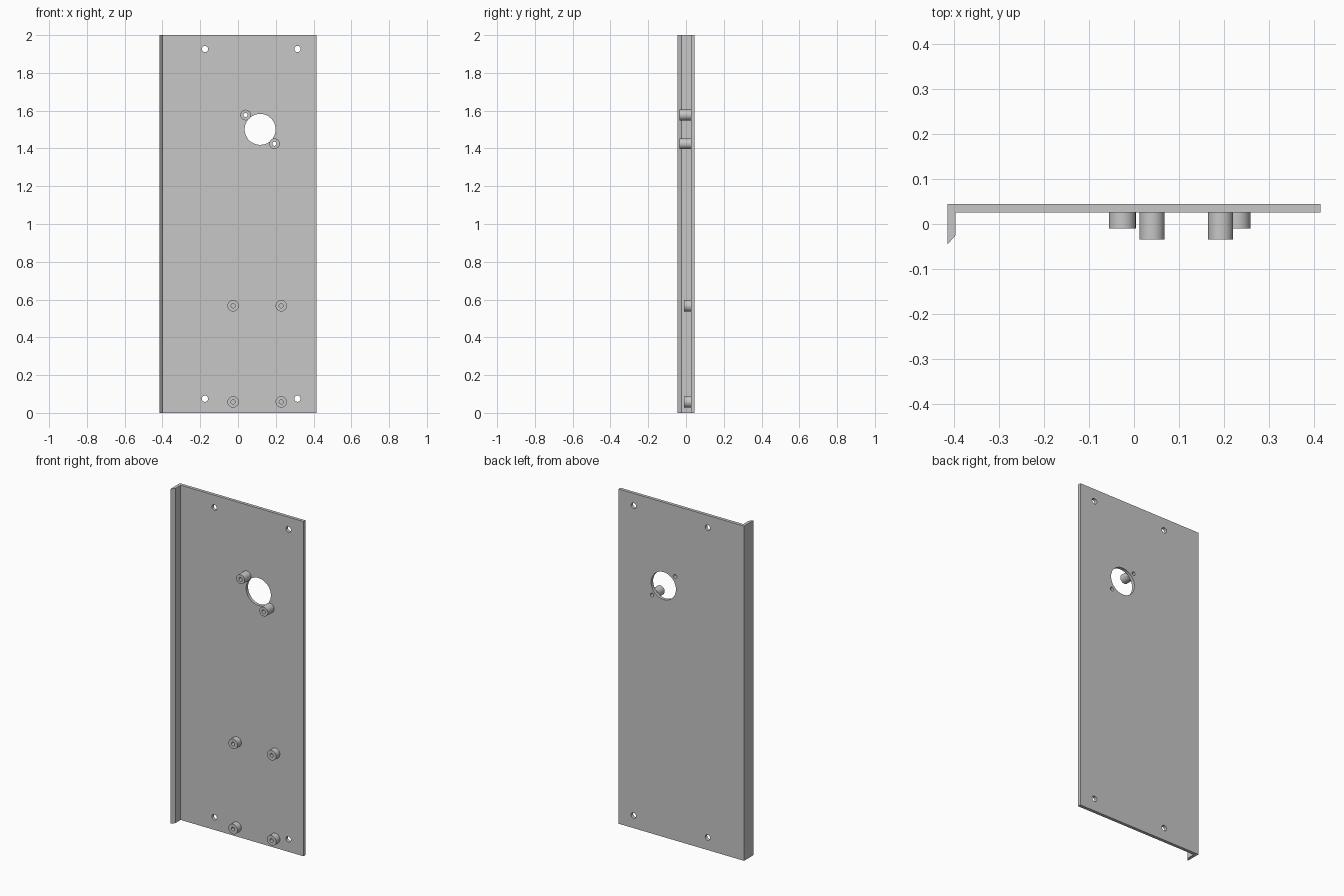
import bpy, bmesh, math
from mathutils import Matrix

cube = bpy.data.objects.get("Cube")
if cube:
    bpy.data.objects.remove(cube)

GREY = (0.57, 0.57, 0.57, 1)
metal = bpy.data.materials.new("light grey metal")
metal.use_nodes = True
metal.diffuse_color = GREY
metal.node_tree.nodes["Principled BSDF"].inputs["Base Color"].default_value = GREY

FACE, BACK, HEIGHT = 0.026, 0.045, 2.0


def make_object(name, bm):
    bmesh.ops.recalc_face_normals(bm, faces=bm.faces)
    mesh = bpy.data.meshes.new(name)
    bm.to_mesh(mesh)
    bm.free()
    mesh.materials.append(metal)
    obj = bpy.data.objects.new(name, mesh)
    bpy.context.collection.objects.link(obj)
    return obj


def add_cylinder(bm, x, z, radius, y0, y1):
    place = Matrix.Translation((x, (y0 + y1) / 2, z)) @ Matrix.Rotation(math.pi / 2, 4, "X")
    bmesh.ops.create_cone(bm, cap_ends=True, segments=48, radius1=radius,
                          radius2=radius, depth=abs(y1 - y0), matrix=place)


def smooth(obj):
    bpy.ops.object.select_all(action="DESELECT")
    obj.select_set(True)
    bpy.context.view_layer.objects.active = obj
    bpy.ops.object.shade_smooth_by_angle(angle=math.radians(30))


def make_boss(name, x, z, radius, bore, front):
    """Hollow standoff: a rectangular section spun about the y axis."""
    bm = bmesh.new()
    section = [(bore, FACE), (bore, front), (radius, front), (radius, FACE)]
    verts = [bm.verts.new((x + r, y, z)) for r, y in section]
    edges = [bm.edges.new((verts[i], verts[i + 1])) for i in range(3)]
    bmesh.ops.spin(bm, geom=verts + edges, cent=(x, 0, z), axis=(0, 1, 0),
                   angle=2 * math.pi, steps=48, use_merge=True)
    bmesh.ops.remove_doubles(bm, verts=bm.verts, dist=1e-5)
    smooth(make_object(name, bm))


# Panel with a side flange that ends in a slanted lip
bm = bmesh.new()
outline = [(-0.415, BACK), (-0.415, -0.045), (-0.397, -0.025),
           (-0.397, FACE), (0.415, FACE), (0.415, BACK)]
base = bm.faces.new([bm.verts.new((x, y, 0)) for x, y in outline])
top = bmesh.ops.extrude_face_region(bm, geom=[base])["geom"]
bmesh.ops.translate(bm, vec=(0, 0, HEIGHT),
                    verts=[g for g in top if isinstance(g, bmesh.types.BMVert)])
panel = make_object("panel", bm)

# Holes: four corner screws, large round opening, two bores behind its bosses
opening_bosses = [("upper", 0.04, 1.577), ("lower", 0.193, 1.425)]
holes = [(x, z, 0.0165) for x in (-0.175, 0.315) for z in (0.075, 1.926)]
holes.append((0.117, 1.501, 0.082))
holes += [(x, z, 0.011) for _, x, z in opening_bosses]
bm = bmesh.new()
for x, z, r in holes:
    add_cylinder(bm, x, z, r, FACE - 0.02, BACK + 0.02)
cutter = make_object("hole_cutter", bm)
cutter.hide_render = True
cut = panel.modifiers.new("holes", "BOOLEAN")
cut.operation = "DIFFERENCE"
cut.solver = "EXACT"
cut.object = cutter
bpy.context.view_layer.objects.active = panel
bpy.ops.object.modifier_apply(modifier=cut.name)
bpy.data.objects.remove(cutter)
smooth(panel)

# Long bosses beside the opening
for label, x, z in opening_bosses:
    make_boss("opening_boss_" + label, x, z, 0.028, 0.011, -0.034)

# Short blind bosses near the foot of the panel
for side, x in (("right", -0.026), ("left", 0.229)):
    for level, z in (("upper", 0.567), ("lower", 0.058)):
        make_boss(f"standoff_{level}_{side}", x, z, 0.03, 0.011, -0.01)
